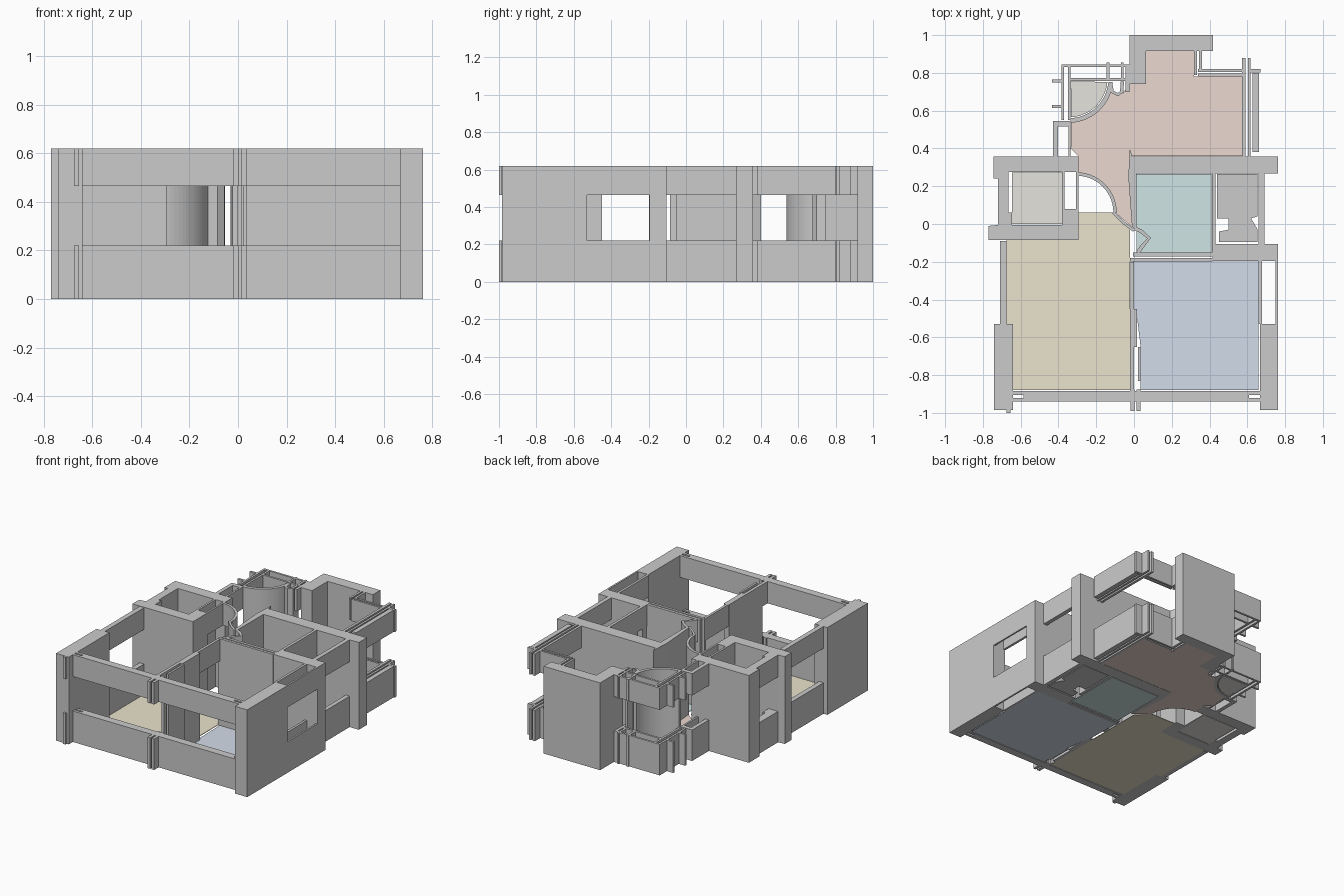
import bpy, bmesh, math
from mathutils import Vector

H, SILL, HEAD = 0.62, 0.22, 0.465
FULL = [(0, H)]
WINDOW = [(0, SILL), (HEAD, H)]
DOOR = [(HEAD, H)]


def prism(bm, pts, z0, z1):
    vs = [bm.verts.new((x, y, z0)) for x, y in pts]
    f = bm.faces.new(vs)
    out = bmesh.ops.extrude_face_region(bm, geom=[f])
    top = [v for v in out["geom"] if isinstance(v, bmesh.types.BMVert)]
    bmesh.ops.translate(bm, verts=top, vec=(0, 0, z1 - z0))


def finish(name, bm):
    bmesh.ops.recalc_face_normals(bm, faces=bm.faces)
    me = bpy.data.meshes.new(name)
    bm.to_mesh(me)
    bm.free()
    ob = bpy.data.objects.new(name, me)
    bpy.context.collection.objects.link(ob)
    return ob


def wall(name, bands, *rects):
    """Boxes given as (x0, x1, y0, y1), raised over each height band."""
    bm = bmesh.new()
    for x0, x1, y0, y1 in rects:
        for z0, z1 in bands:
            prism(bm, [(x0, y0), (x1, y0), (x1, y1), (x0, y1)], z0, z1)
    return finish(name, bm)


def outline(name, bands, pts):
    bm = bmesh.new()
    for z0, z1 in bands:
        prism(bm, pts, z0, z1)
    return finish(name, bm)


def ribbon(name, bands, path, t):
    """Thin wall of thickness t following a plan path."""
    p = [Vector(q) for q in path]
    left, right = [], []
    for i, q in enumerate(p):
        d = (p[min(i + 1, len(p) - 1)] - p[max(i - 1, 0)]).normalized()
        n = Vector((-d.y, d.x)) * t / 2
        left.append(tuple(q + n))
        right.append(tuple(q - n))
    return outline(name, bands, left + right[::-1])


def arc(cx, cy, r, a0, a1, n=14):
    return [(cx + r * math.cos(math.radians(a0 + (a1 - a0) * i / n)),
             cy + r * math.sin(math.radians(a0 + (a1 - a0) * i / n))) for i in range(n + 1)]


def floor(name, pts, rgb):
    ob = outline(name, [(0, 0.004)], pts)
    m = bpy.data.materials.new(name + "_colour")
    m.diffuse_color = (*rgb, 1)
    ob.data.materials.append(m)


# front wall with long window, slots at the ends and centre posts
wall("front_window_wall", WINDOW,
     (-0.64, 0.667, -0.94, -0.92), (-0.64, 0.667, -0.905, -0.885),
     (-0.585, 0.61, -0.92, -0.905))
wall("front_centre_posts", WINDOW, (-0.018, 0.003, -0.99, -0.875), (0.014, 0.034, -0.99, -0.875))
wall("front_left_post", WINDOW, (-0.675, -0.655, -1.0, -0.98))

# left side of the large room
wall("left_front_block", FULL, (-0.74, -0.64, -0.985, -0.53))
wall("left_window_wall", WINDOW, (-0.71, -0.675, -0.53, -0.09))

# right side of the blue room
wall("right_front_block", FULL, (0.667, 0.762, -0.985, -0.53))
wall("right_window_wall", WINDOW, (0.66, 0.677, -0.53, -0.195), (0.75, 0.762, -0.53, -0.195))
wall("right_middle_block", FULL, (0.415, 0.762, -0.195, -0.105))

# wall between the two front rooms
wall("centre_wall", FULL, (-0.022, 0.0, -0.83, -0.45), (0.0, 0.017, -0.65, -0.45),
     (0.02, 0.035, -0.83, -0.65))
wall("centre_door_lintel", DOOR, (-0.018, 0.0, -0.45, -0.2), (-0.022, 0.0, -0.885, -0.83))

# teal room walls
wall("teal_front_wall", FULL, (-0.005, 0.415, -0.172, -0.152), (-0.02, 0.415, -0.198, -0.18))
outline("teal_left_wall", FULL, [(-0.022, 0.4), (-0.03, 0.25), (-0.01, -0.02), (0.012, -0.02),
                                 (0.012, 0.27), (-0.01, 0.36)])
wall("teal_right_wall", FULL, (0.412, 0.432, -0.05, 0.27))
wall("teal_right_lintel", DOOR, (0.412, 0.432, -0.152, -0.05))
ribbon("teal_door_lintel", DOOR, [(0.0, -0.02), (0.04, -0.04), (0.08, -0.075), (0.05, -0.11),
                                  (0.02, -0.15)], 0.02)
wall("middle_cross_wall", FULL, (-0.01, 0.762, 0.268, 0.358))
wall("grey_room_window_wall", WINDOW, (0.66, 0.69, -0.105, 0.268))

# red room, right and back window walls
wall("red_right_window_wall", WINDOW, (0.572, 0.59, 0.358, 0.88), (0.603, 0.618, 0.358, 0.88),
     (0.628, 0.662, 0.38, 0.8))
wall("red_back_window_wall", WINDOW, (0.34, 0.572, 0.782, 0.796), (0.34, 0.572, 0.806, 0.82),
     (0.618, 0.67, 0.802, 0.82), (0.318, 0.333, 0.79, 0.917), (0.345, 0.36, 0.806, 0.917))
outline("back_block", FULL, [(-0.025, 1.0), (-0.025, 0.742), (0.063, 0.742), (0.063, 0.917),
                             (0.418, 0.917), (0.418, 1.0)])

# back left corner frames and curved wall
wall("corner_window_frames", WINDOW,
     (-0.385, -0.025, 0.83, 0.845), (-0.34, -0.025, 0.757, 0.772),
     (-0.385, -0.37, 0.55, 0.83), (-0.35, -0.335, 0.55, 0.845),
     (-0.145, -0.13, 0.772, 0.855), (-0.07, -0.055, 0.757, 0.855), (-0.045, -0.025, 0.7, 0.83),
     (-0.435, -0.385, 0.75, 0.765), (-0.435, -0.385, 0.615, 0.63))
ribbon("curved_wall", FULL, arc(-0.345, 0.77, 0.222, -88, -5, 18), 0.024)
ribbon("curved_wall_end", FULL, [(-0.125, 0.75), (-0.115, 0.7), (-0.085, 0.685), (-0.065, 0.7),
                                 (-0.062, 0.755)], 0.018)
wall("left_back_window_wall", WINDOW, (-0.43, -0.402, 0.358, 0.545), (-0.348, -0.335, 0.358, 0.545),
     (-0.402, -0.348, 0.515, 0.545))

# left small room
outline("left_room_back_block", FULL, [(-0.745, 0.358), (-0.745, 0.24), (-0.72, 0.24), (-0.72, 0.275),
                                       (-0.295, 0.275), (-0.295, 0.358)])
outline("left_room_front_block", FULL, [(-0.77, -0.085), (-0.295, -0.085), (-0.295, 0.08), (-0.382, 0.08),
                                        (-0.382, -0.005), (-0.72, -0.005), (-0.77, -0.01)])
wall("left_room_window_wall", WINDOW, (-0.72, -0.665, -0.005, 0.275), (-0.665, -0.645, -0.005, 0.06))
wall("left_room_right_wall", FULL, (-0.382, -0.368, 0.08, 0.275))
wall("left_room_lintel", DOOR, (-0.308, -0.295, 0.08, 0.275))

# curved door lintel in the hall
swing = arc(-0.305, 0.06, 0.205, 90, 0)
ribbon("curved_lintel", DOOR, swing, 0.018)
ribbon("hall_lintel", DOOR, [(-0.11, 0.06), (-0.06, 0.01), (0.0, -0.035)], 0.015)

# coloured floors
floor("yellow_floor", [(-0.64, -0.88), (-0.02, -0.88), (-0.02, -0.03), (-0.1, 0.06), (-0.3, 0.06),
                       (-0.3, -0.08), (-0.675, -0.08), (-0.675, -0.53), (-0.64, -0.53)],
      (0.83, 0.77, 0.61))
floor("blue_floor", [(0.035, -0.88), (0.66, -0.88), (0.66, -0.195), (-0.005, -0.195), (0.0, -0.45),
                     (0.017, -0.5), (0.035, -0.65)], (0.65, 0.72, 0.82))
floor("teal_floor", [(0.014, -0.15), (0.41, -0.15), (0.41, 0.265), (0.014, 0.265)], (0.62, 0.78, 0.77))
floor("grey_floor", [(0.45, -0.095), (0.655, -0.095), (0.655, -0.03), (0.62, 0.03), (0.655, 0.04),
                     (0.655, 0.265), (0.44, 0.265), (0.44, 0.03), (0.5, 0.03), (0.5, -0.03),
                     (0.45, -0.04)], (0.67, 0.67, 0.68))
floor("beige_floor", [(-0.645, 0.0), (-0.382, 0.0), (-0.382, 0.272), (-0.645, 0.272)], (0.79, 0.77, 0.73))
floor("corner_floor", [(-0.335, 0.755)] + arc(-0.345, 0.77, 0.205, -87, -5), (0.79, 0.77, 0.73))
floor("red_floor", [(0.063, 0.917), (0.318, 0.917), (0.318, 0.782), (0.572, 0.782), (0.572, 0.36),
                    (-0.01, 0.36), (-0.028, 0.25), (-0.005, -0.02)] + swing[::-1]
      + [(-0.295, 0.36), (-0.335, 0.4)] + arc(-0.345, 0.77, 0.234, -87, -10)
      + [(-0.11, 0.69), (-0.06, 0.69), (-0.025, 0.742), (0.063, 0.742)], (0.83, 0.69, 0.63))
